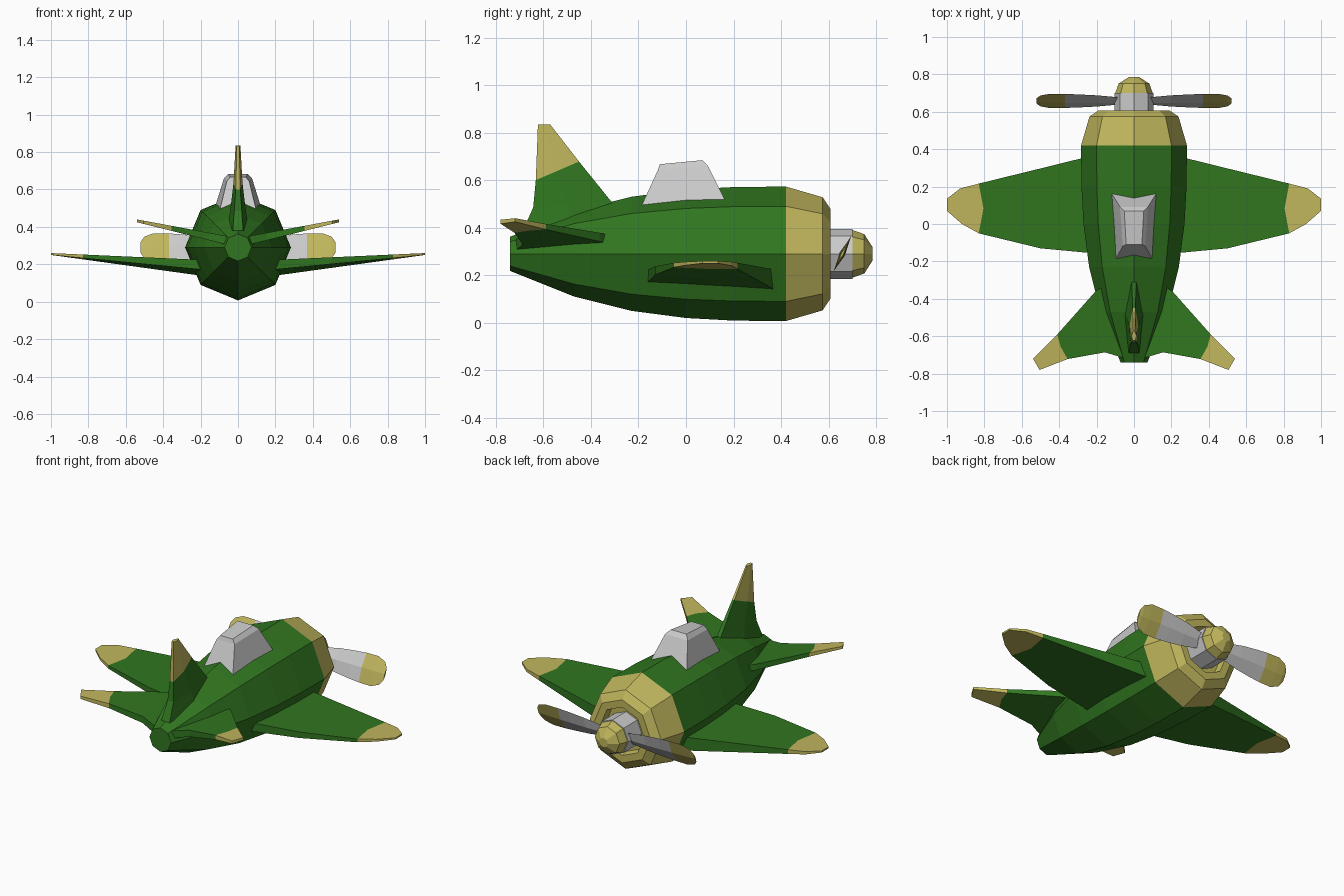
import bpy, bmesh, math

if "Cube" in bpy.data.objects:
    bpy.data.objects.remove(bpy.data.objects["Cube"])


def paint(name, rgb):
    m = bpy.data.materials.new(name)
    m.diffuse_color = (*rgb, 1)
    m.use_nodes = True
    m.node_tree.nodes["Principled BSDF"].inputs["Base Color"].default_value = m.diffuse_color
    return m


GREEN = paint("green_paint", (0.03, 0.18, 0.014))
OLIVE = paint("olive_paint", (0.53, 0.47, 0.11))
GREY = paint("grey_metal", (0.7, 0.7, 0.7))
CZ = 0.29  # height of the fuselage axis


def loft(name, rings, mat, tip=None, split=99, mirror=False):
    """Skin a list of point rings; segments from index `split` on use `tip`."""
    bm = bmesh.new()
    vs = [[bm.verts.new(p) for p in r] for r in rings]
    n = len(vs[0])
    for i in range(len(vs) - 1):
        for j in range(n):
            k = (j + 1) % n
            f = bm.faces.new((vs[i][j], vs[i][k], vs[i + 1][k], vs[i + 1][j]))
            f.material_index = int(i >= split)
    bm.faces.new(vs[0])
    bm.faces.new(vs[-1]).material_index = int(len(vs) - 1 >= split)
    bmesh.ops.recalc_face_normals(bm, faces=bm.faces)
    me = bpy.data.meshes.new(name)
    bm.to_mesh(me)
    bm.free()
    ob = bpy.data.objects.new(name, me)
    bpy.context.collection.objects.link(ob)
    me.materials.append(mat)
    if tip:
        me.materials.append(tip)
    if mirror:
        ob.modifiers.new("mirror", 'MIRROR').use_mirror_merge = False
    return ob


def octagons(profile):
    """Octagonal rings around the y axis from (y, radius) pairs."""
    return [[(r * math.cos(a * math.pi / 4), y, CZ + r * math.sin(a * math.pi / 4))
             for a in range(8)] for y, r in profile]


def slab(name, stations, top, bot_front, bot_back, split, bow):
    """Tapered wing: stations are (front x, y, back x, y); heights linear in x."""
    h = lambda c, x: c[0] + c[1] * x
    rings = []
    for i, (fx, fy, bx, by) in enumerate(stations):
        mx, my = (fx + bx) / 2 - (bow if i == split else 0), (fy + by) / 2
        bot_mid = (h(bot_front, mx) + h(bot_back, mx)) / 2
        rings.append([(fx, fy, h(top, fx)), (mx, my, h(top, mx)), (bx, by, h(top, bx)),
                      (bx, by, h(bot_back, bx)), (mx, my, bot_mid),
                      (fx, fy, h(bot_front, fx))])
    return loft(name, rings, GREEN, OLIVE, split, mirror=True)


# Fuselage and engine cowling with recessed front
loft("fuselage", octagons([(-0.74, 0.072), (-0.47, 0.18), (-0.23, 0.24),
                           (0, 0.27), (0.2, 0.281), (0.42, 0.283)]), GREEN)
loft("cowling", octagons([(0.42, 0.283), (0.575, 0.238), (0.607, 0.19),
                          (0.607, 0.145), (0.57, 0.135)]), OLIVE)

# Main wings
slab("wings", [(0.15, 0.383, 0.15, -0.168), (0.285, 0.35, 0.235, -0.155),
               (0.5, 0.297, 0.5, -0.13), (0.83, 0.216, 0.83, -0.05),
               (0.93, 0.19, 0.92, 0), (1.0, 0.135, 1.0, 0.07)],
     (0.215, 0.045), (0.112, 0.138), (0.153, 0.097), 3, 0.025)

# Tailplanes
slab("tailplanes", [(0.1, -0.28, 0.06, -0.715), (0.21, -0.365, 0.155, -0.686),
                    (0.41, -0.59, 0.355, -0.722), (0.54, -0.72, 0.505, -0.78)],
     (0.34, 0.185), (0.29, 0.25), (0.29, 0.25), 2, -0.01)

# Tail fin: stations are (front y, z, back y, z, half thickness)
fin = []
for fy, fz, by, bz, t in [(-0.23, 0.41, -0.69, 0.38, 0.055), (-0.32, 0.517, -0.643, 0.485, 0.04),
                          (-0.45, 0.678, -0.632, 0.6, 0.024), (-0.572, 0.835, -0.623, 0.835, 0.013)]:
    my, mz = fy + 0.55 * (by - fy), fz + 0.55 * (bz - fz)
    fin.append([(0.3 * t, fy, fz), (t, my, mz), (0.5 * t, by, bz),
                (-0.5 * t, by, bz), (-t, my, mz), (-0.3 * t, fy, fz)])
loft("tail_fin", fin, GREEN, OLIVE, 2)

# Canopy: rings are (back half width, y, z, front half width, y, z)
loft("canopy", [[(-a, y0, z0), (a, y0, z0), (b, y1, z1), (-b, y1, z1)]
                for a, y0, z0, b, y1, z1 in [(0.1, -0.193, 0.48, 0.125, 0.172, 0.5),
                                             (0.06, -0.118, 0.643, 0.075, 0.092, 0.66),
                                             (0.042, -0.11, 0.667, 0.052, 0.07, 0.684)]], GREY)

# Propeller hub and nose cone
loft("propeller_hub", octagons([(0.56, 0.105), (0.7, 0.105)]), GREY)
loft("nose_cone", octagons([(0.7, 0.1), (0.75, 0.083), (0.785, 0.028)]), OLIVE)

# Pitched propeller blades, one turned half round from the other
for side, s in (("right", 1), ("left", -1)):
    rings = []
    for x, c, t in [(0.06, 0.035, 0.012), (0.2, 0.06, 0.013), (0.3, 0.07, 0.012),
                    (0.37, 0.075, 0.011), (0.45, 0.076, 0.01), (0.5, 0.058, 0.008),
                    (0.52, 0.03, 0.005)]:
        rings.append([(s * x, 0.658 + s * (0.5 * u * c - 0.9 * v * t), CZ + s * (u * c + 0.45 * v * t))
                      for u, v in ((-1, 0), (0, 1), (1, 0), (0, -1))])
    loft(side + "_propeller_blade", rings, GREY, OLIVE, 3)
